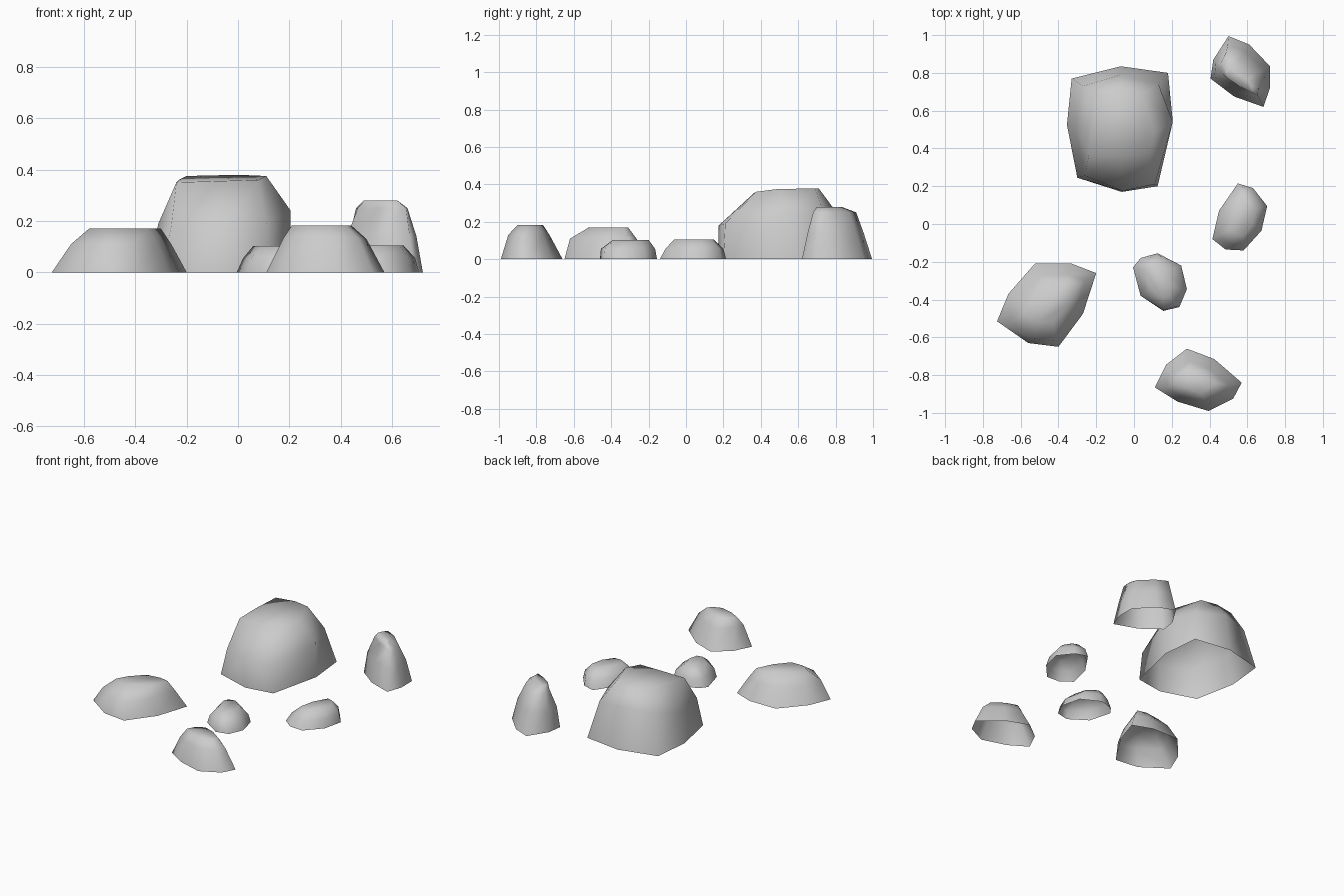
import bpy, bmesh, math


def shell(name, rings):
    """Open-bottomed smooth rock lofted through rings, closed by a cap."""
    bm = bmesh.new()
    loops = [[bm.verts.new(p) for p in ring] for ring in rings]
    n = len(loops[0])
    for a, b in zip(loops, loops[1:]):
        for i in range(n):
            j = (i + 1) % n
            bm.faces.new((a[j], a[i], b[i], b[j]))
    bm.faces.new(loops[-1][::-1])
    for f in bm.faces:
        f.smooth = True
    me = bpy.data.meshes.new(name)
    bm.to_mesh(me)
    bm.free()
    bpy.context.collection.objects.link(bpy.data.objects.new(name, me))


def fit(outline, z, x0, x1, y0, y1, pinch, ridge):
    """Base outline squeezed toward a ridge direction, then fitted to a box."""
    ux, uy = math.cos(math.radians(ridge)), math.sin(math.radians(ridge))
    cx = sum(p[0] for p in outline) / len(outline)
    cy = sum(p[1] for p in outline) / len(outline)
    pts = []
    for x, y in outline:
        a = (x - cx) * ux + (y - cy) * uy
        b = (-(x - cx) * uy + (y - cy) * ux) * pinch
        pts.append((a * ux - b * uy, a * uy + b * ux))
    xs, ys = [p[0] for p in pts], [p[1] for p in pts]
    return [(x0 + (x - min(xs)) / (max(xs) - min(xs)) * (x1 - x0),
             y0 + (y - min(ys)) / (max(ys) - min(ys)) * (y1 - y0), z) for x, y in pts]


def rock(name, outline, levels, ridge=0):
    shell(name, [[(x, y, 0) for x, y in outline]]
          + [fit(outline, *lv, ridge) for lv in levels])


# Large boulder: base, shoulder and sloping crown
shell("large_boulder", [
    [(-.33, .77, 0), (-.07, .835, 0), (.18, .80, 0), (.205, .545, 0),
     (.125, .20, 0), (-.065, .17, 0), (-.30, .245, 0), (-.355, .525, 0)],
    [(-.27, .73, .26), (-.07, .79, .27), (.13, .74, .24), (.205, .54, .24),
     (.11, .21, .19), (-.06, .175, .18), (-.26, .255, .18), (-.31, .52, .19)],
    [(-.20, .69, .375), (-.07, .71, .378), (.04, .69, .378), (.11, .49, .375),
     (.08, .375, .36), (-.07, .365, .355), (-.24, .36, .35), (-.23, .52, .36)],
])

# Tall rock, back right, with a narrow diagonal ridge
rock("tall_rock",
     [(.50, .995), (.61, .95), (.72, .835), (.72, .72),
      (.685, .62), (.53, .675), (.405, .77), (.42, .87)],
     [(.14, .425, .695, .65, .95, .9),
      (.25, .46, .66, .68, .91, .6),
      (.28, .49, .62, .70, .83, .5)], ridge=125)

# Wide rock, front left
rock("wide_rock",
     [(-.33, -.21), (-.20, -.26), (-.27, -.475), (-.40, -.65),
      (-.56, -.63), (-.725, -.515), (-.665, -.37), (-.525, -.21)],
     [(.11, -.65, -.26, -.62, -.265, .95),
      (.17, -.58, -.30, -.52, -.31, .75)], ridge=40)

# Front rock
rock("front_rock",
     [(.28, -.66), (.425, -.715), (.57, -.84), (.525, -.925),
      (.395, -.99), (.23, -.94), (.11, -.865), (.17, -.745)],
     [(.13, .175, .50, -.95, -.73, 1),
      (.183, .21, .44, -.90, -.765, .9)], ridge=-30)

# Small centre rock
rock("small_centre_rock",
     [(.125, -.155), (.25, -.22), (.28, -.345), (.24, -.44),
      (.155, -.46), (.035, -.38), (-.005, -.23), (.035, -.18)],
     [(.055, .02, .26, -.455, -.165, 1),
      (.103, .06, .20, -.39, -.20, .8)], ridge=120)

# Small right rock
rock("small_right_rock",
     [(.55, .215), (.63, .19), (.705, .095), (.675, -.035),
      (.58, -.14), (.485, -.135), (.415, -.08), (.45, .07)],
     [(.055, .445, .69, -.11, .20, 1),
      (.104, .50, .645, -.065, .15, .9)], ridge=60)
